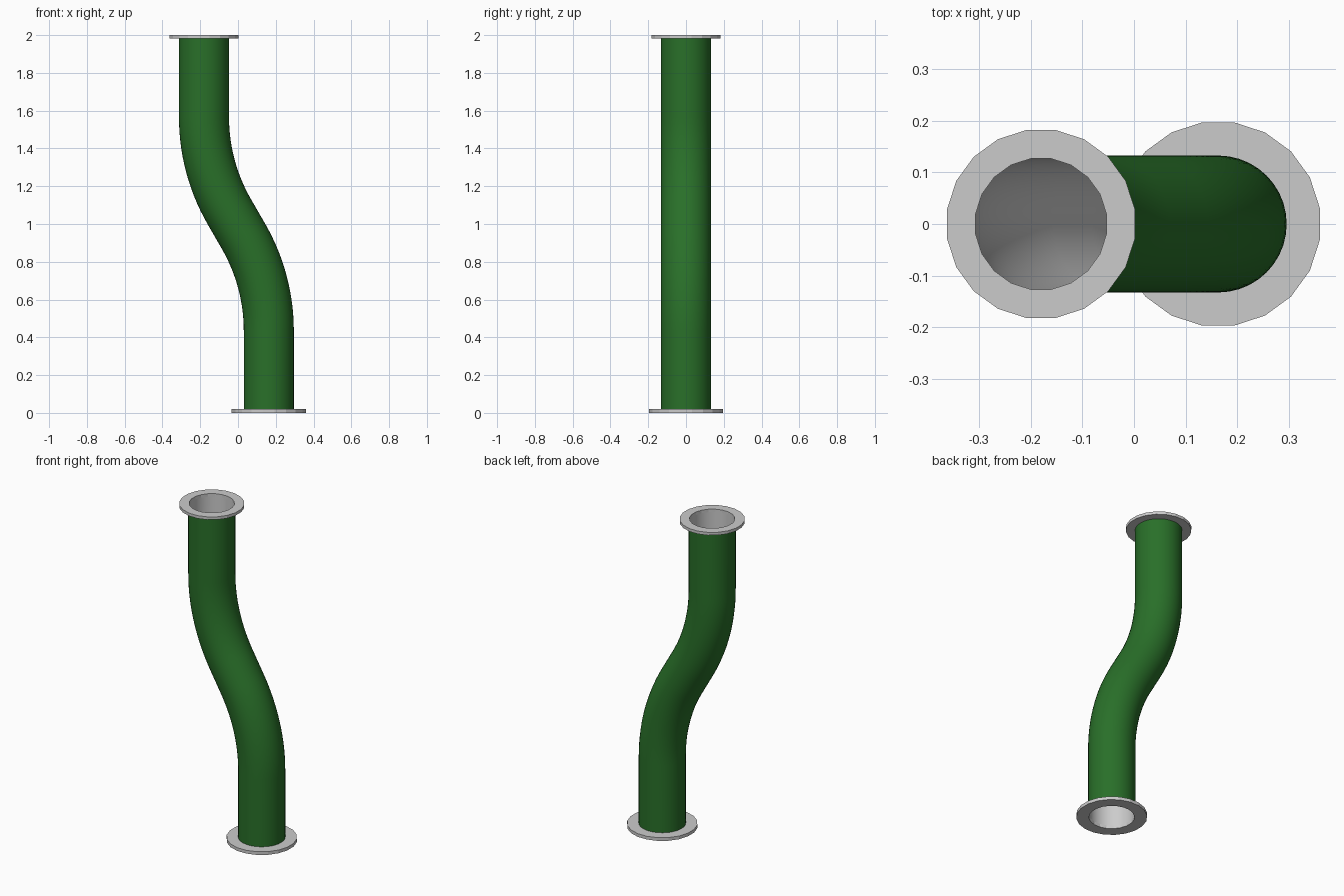
import bpy, bmesh
from math import sin, cos, pi, radians

if "Cube" in bpy.data.objects:
    bpy.data.objects.remove(bpy.data.objects["Cube"])

BOTTOM_X, TOP_X = 0.163, -0.18
MID_X = (BOTTOM_X + TOP_X) / 2
BEND_R, BEND = 1.0, radians(30)
BEND_Z = 0.435
SEAT_LOW, SEAT_HIGH = 0.02, 1.982     # inner faces of the flanges

green = bpy.data.materials.new("green_paint")
green.diffuse_color = (0.022, 0.16, 0.022, 1)
green.use_nodes = True
green.node_tree.nodes["Principled BSDF"].inputs["Base Color"].default_value = green.diffuse_color


def finish(name, bm, mat=None):
    me = bpy.data.meshes.new(name)
    bm.to_mesh(me)
    bm.free()
    ob = bpy.data.objects.new(name, me)
    bpy.context.collection.objects.link(ob)
    if mat:
        me.materials.append(mat)
    return ob


def loft(bm, rings, closed=False, flip=False):
    pairs = list(zip(rings, rings[1:]))
    if closed:
        pairs.append((rings[-1], rings[0]))
    faces = []
    for a, b in pairs:
        n = len(a)
        for i in range(n):
            j = (i + 1) % n
            f = [a[i], a[j], b[j], b[i]]
            faces.append(bm.faces.new(f[::-1] if flip else f))
    return faces


# S-shaped centre line: straight, bend, then the same turned half round
STEPS = 14
half = [(BOTTOM_X, SEAT_LOW, 0.0)]
for k in range(STEPS + 1):
    a = BEND * k / STEPS
    half.append((BOTTOM_X - BEND_R * (1 - cos(a)), BEND_Z + BEND_R * sin(a), a))
path = half + [(2 * MID_X - x, 2 - z, a) for x, z, a in reversed(half)]
path[-1] = (TOP_X, SEAT_HIGH, 0.0)


def tube(name, radius, mat=None, inward=False, sides=40):
    bm = bmesh.new()
    rings = []
    for x, z, a in path:
        ring = []
        for i in range(sides):
            t = 2 * pi * i / sides
            c = radius * cos(t)
            ring.append(bm.verts.new((x + c * cos(a), radius * sin(t), z + c * sin(a))))
        rings.append(ring)
    for f in loft(bm, rings, flip=inward):
        f.smooth = True
    return finish(name, bm, mat)


def flange(name, x, z0, z1, outer, inner=0.128, sides=20):
    bm = bmesh.new()
    rings = []
    for r, z in ((outer, z0), (outer, z1), (inner, z1), (inner, z0)):
        rings.append([bm.verts.new((x + r * cos(2 * pi * (i + 0.5) / sides),
                                    r * sin(2 * pi * (i + 0.5) / sides), z))
                      for i in range(sides)])
    loft(bm, rings, closed=True)
    return finish(name, bm)


# Painted pipe wall and bare bore
tube("pipe_outer", 0.1325, green)
tube("pipe_bore", 0.128, inward=True)

# End flanges
flange("bottom_flange", BOTTOM_X, 0.0, SEAT_LOW, 0.199)
flange("top_flange", TOP_X, SEAT_HIGH, 2.0, 0.184)
